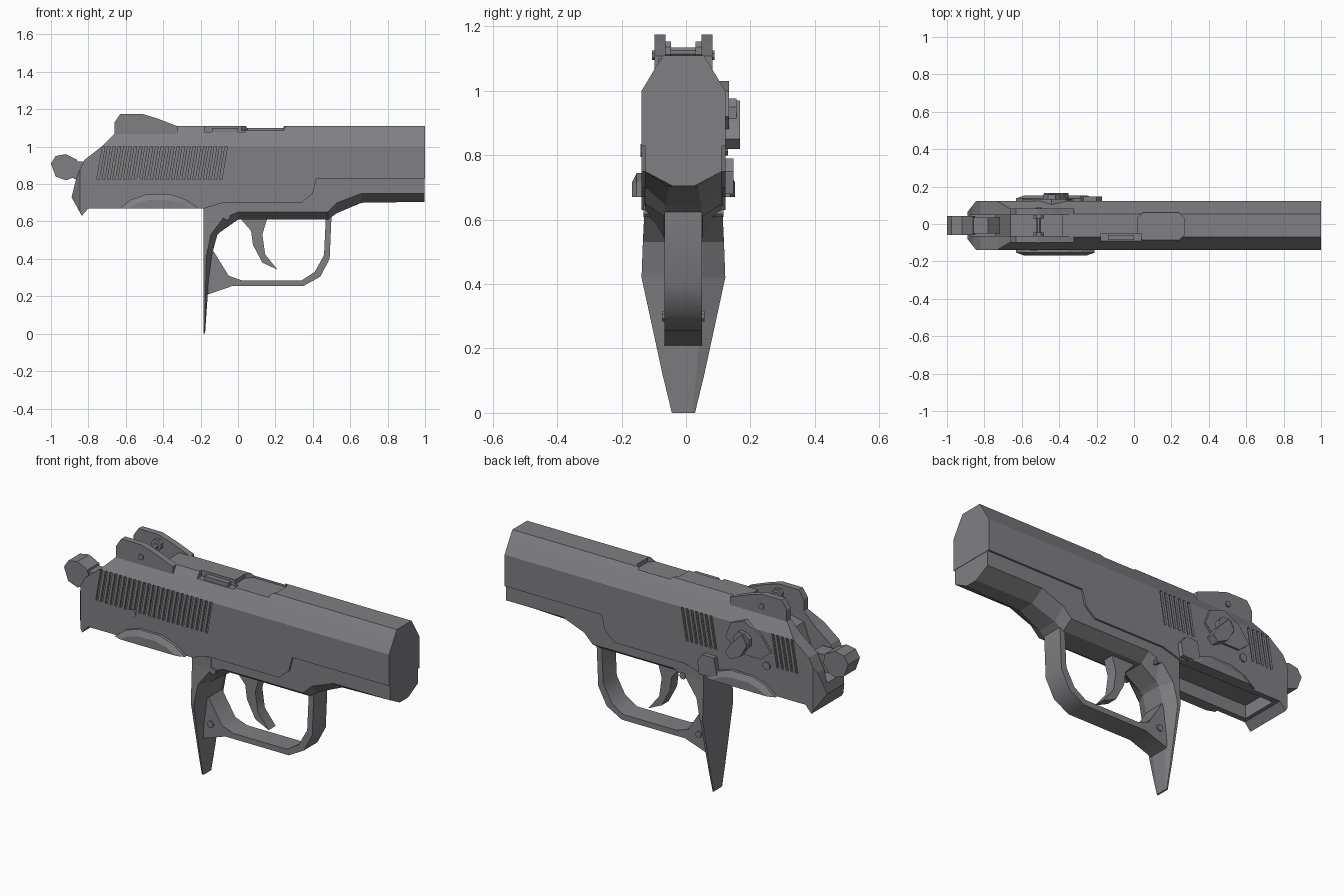
import bpy, bmesh, math
from mathutils import Vector

cube = bpy.data.objects.get("Cube")
if cube:
    bpy.data.objects.remove(cube, do_unlink=True)

MID = -0.008  # sideways centre of the body

steel = bpy.data.materials.new("gunmetal_grey")
steel.use_nodes = True
GREY = (0.215, 0.215, 0.225, 1)
steel.diffuse_color = GREY
for node in steel.node_tree.nodes:
    if node.type == 'BSDF_PRINCIPLED':
        node.inputs["Base Color"].default_value = GREY
        node.inputs["Roughness"].default_value = 0.6


def finish(bm, name):
    bmesh.ops.recalc_face_normals(bm, faces=bm.faces[:])
    mesh = bpy.data.meshes.new(name)
    bm.to_mesh(mesh)
    bm.free()
    mesh.materials.append(steel)
    obj = bpy.data.objects.new(name, mesh)
    bpy.context.collection.objects.link(obj)
    return obj


def skin(bm, rings):
    """Join matching rings of points into a closed solid."""
    loops = [[bm.verts.new(p) for p in ring] for ring in rings]
    for a, b in zip(loops, loops[1:]):
        for i in range(len(a)):
            j = (i + 1) % len(a)
            bm.faces.new((a[i], a[j], b[j], b[i]))
    bm.faces.new(loops[0])
    bm.faces.new(loops[-1])


def loft(name, rings):
    bm = bmesh.new()
    skin(bm, rings)
    return finish(bm, name)


def place(axis, p, t):
    if axis == 'x':
        return (t, p[0] + MID, p[1])
    if axis == 'y':
        return (p[0], t + MID, p[1])
    return (p[0], p[1] + MID, t)


def prism(name, axis, pts, lo, hi):
    return loft(name, [[place(axis, p, t) for p in pts] for t in (lo, hi)])


def box(name, x, y, z):
    return prism(name, 'z', [(x[0], y[0]), (x[1], y[0]), (x[1], y[1]), (x[0], y[1])], *z)


def disc(x, z, r, n=8):
    return [(x + r * math.cos(math.tau * (i + 0.5) / n),
             z + r * math.sin(math.tau * (i + 0.5) / n)) for i in range(n)]


def combine(obj, cutter, op='DIFFERENCE'):
    """Bake a boolean into obj and drop the cutter."""
    cutter.hide_render = True
    mod = obj.modifiers.new("cut", 'BOOLEAN')
    mod.operation, mod.object, mod.solver = op, cutter, 'EXACT'
    bpy.context.view_layer.update()
    result = bpy.data.meshes.new_from_object(
        obj.evaluated_get(bpy.context.evaluated_depsgraph_get()))
    obj.modifiers.clear()
    obj.data = result
    bpy.data.objects.remove(cutter, do_unlink=True)


def mirrored(half):
    return half + [(-a, b) for a, b in reversed(half)]


# Slide: side outline trimmed by cross-section and plan
slide = prism("slide", 'y', [
    (1, 1.11), (-0.6, 1.11), (-0.66, 1.07), (-0.73, 1.0), (-0.82, 0.93), (-0.86, 0.85),
    (-0.89, 0.73), (-0.835, 0.63), (-0.8, 0.67), (-0.18, 0.67), (-0.08, 0.7),
    (0.34, 0.7), (0.4, 0.75), (0.42, 0.83), (1, 0.83)], -0.3, 0.3)
combine(slide, prism("section", 'x', mirrored(
    [(0.13, 0.5), (0.13, 1.0), (0.085, 1.075), (0.05, 1.13)]), -1.2, 1.2), 'INTERSECT')
combine(slide, prism("plan", 'z', [
    (1.2, 0.2), (-0.79, 0.2), (-0.9, 0.06), (-0.9, -0.06), (-0.79, -0.2), (1.2, -0.2)],
    0, 2), 'INTERSECT')

# Hammer slot, open underside, ejection port and extractor slot
combine(slide, prism("slot", 'y', [
    (-0.4, 1.2), (-0.38, 1.07), (-0.66, 1.01), (-0.74, 0.8), (-0.95, 0.77), (-0.95, 1.2)],
    -0.056, 0.056))
combine(slide, box("underside", (-0.78, -0.19), (-0.1, 0.1), (0.5, 0.74)))
combine(slide, prism("port", 'z', [
    (0.02, -0.05), (0.05, -0.08), (0.24, -0.08), (0.27, -0.05),
    (0.27, 0.04), (0.24, 0.07), (0.05, 0.07), (0.02, 0.04)], 1.087, 1.3))
combine(slide, box("extractor_slot", (-0.18, 0.04), (-0.085, -0.045), (1.078, 1.3)))
box("extractor", (-0.14, 0.0), (-0.078, -0.05), (1.07, 1.1))

# Slanted grip grooves: full run on one side, two short runs on the other
bm = bmesh.new()
for i in range(24):
    x = -0.755 + i * 0.0285
    groove = [(x, 0.825), (x + 0.013, 0.825), (x + 0.043, 1.0), (x + 0.03, 1.0)]
    sides = [-1] if 5 <= i < 17 else [-1, 1]
    for s in sides:
        skin(bm, [[place('y', p, s * t) for p in groove] for t in (0.119, 0.15)])
combine(slide, finish(bm, "grooves"))

# Frame under the slide, with a chamfered lower edge
rings = []
for x, top, side, low, w in [
        (0.998, 0.84, 0.75, 0.705, 0.035), (0.66, 0.84, 0.75, 0.7, 0.045),
        (0.53, 0.84, 0.7, 0.645, 0.055), (0.48, 0.84, 0.65, 0.61, 0.06),
        (0.0, 0.8, 0.65, 0.61, 0.06), (-0.1, 0.8, 0.61, 0.54, 0.06),
        (-0.182, 0.8, 0.55, 0.48, 0.06)]:
    half = [(w, low), (0.12, side), (0.12, top)]
    rings.append([place('x', p, x) for p in mirrored(half)])
loft("frame", rings)

# Front strap of the grip, narrowing to the tip
rings = []
for z, front, side, wide, mid in [
        (0, -0.176, -0.179, 0.036, 0.026), (0.12, -0.168, -0.176, 0.065, 0.04),
        (0.3, -0.155, -0.172, 0.104, 0.055), (0.42, -0.14, -0.168, 0.13, 0.06),
        (0.53, -0.11, -0.145, 0.126, 0.06), (0.63, 0.0, -0.07, 0.121, 0.06),
        (0.69, 0.0, -0.07, 0.121, 0.06)]:
    pts = [(-0.185, -wide), (side, -wide), (front, -mid), (front, mid), (side, wide), (-0.185, wide)]
    rings.append([place('z', p, z) for p in pts])
loft("grip_strap", rings)

# Trigger guard and trigger
guard = prism("trigger_guard", 'y', [
    (0.5, 0.63), (0.49, 0.4), (0.44, 0.305), (0.35, 0.255), (-0.03, 0.255), (-0.16, 0.21),
    (-0.17, 0.42), (-0.13, 0.44), (-0.05, 0.31), (0.02, 0.285), (0.34, 0.285),
    (0.41, 0.33), (0.46, 0.42), (0.47, 0.63)], -0.058, 0.058)
trigger = prism("trigger", 'y', [
    (0, 0.63), (0.07, 0.55), (0.08, 0.475), (0.13, 0.38), (0.21, 0.343),
    (0.145, 0.425), (0.13, 0.53), (0.16, 0.63)], -0.03, 0.03)

# Hammer
prism("hammer_head", 'y', [
    (-1, 0.91), (-0.975, 0.95), (-0.92, 0.96), (-0.86, 0.93), (-0.85, 0.88),
    (-0.88, 0.835), (-0.92, 0.82), (-0.975, 0.84)], -0.05, 0.05)
prism("hammer_arm", 'y', [
    (-0.88, 0.92), (-0.78, 0.92), (-0.7, 0.84), (-0.73, 0.77), (-0.88, 0.83)], -0.042, 0.042)

# Rear sight ears, cross bar and nuts
ear = [(-0.66, 1.03), (-0.66, 1.13), (-0.63, 1.175), (-0.51, 1.175),
       (-0.43, 1.15), (-0.32, 1.108), (-0.32, 1.03)]
for s, label in ((-1, "right"), (1, "left")):
    prism("sight_ear_" + label, 'y', ear, s * 0.056, s * 0.09)
    prism("sight_nut_" + label, 'y', disc(-0.51, 1.125, 0.03), s * 0.038, s * 0.06)
    prism("sight_screw_" + label, 'y', disc(-0.51, 1.11, 0.016), s * 0.08, s * 0.097)
    prism("frame_screw_" + label, 'y', disc(-0.06, 0.625, 0.018), s * 0.09, s * 0.124)
    prism("guard_screw_" + label, 'y', disc(-0.115, 0.3, 0.018), s * 0.05, s * 0.066)

    # Raised arch where the grip panel meets the body
    arch = [(-0.63, 0.67), (-0.57, 0.718), (-0.49, 0.745), (-0.36, 0.745), (-0.28, 0.718), (-0.21, 0.67)]
    inner = [(-0.42 + (x + 0.42) * 0.8, 0.67 + (z - 0.67) * 0.6) for x, z in arch]
    loft("grip_arch_" + label, [[place('y', p, s * 0.12) for p in arch],
                                [place('y', p, s * 0.145) for p in arch],
                                [place('y', p, s * 0.16) for p in inner]])
prism("sight_bar", 'y', disc(-0.51, 1.12, 0.015), -0.06, 0.06)

# Safety lever, slide stop and small pins
prism("safety_plate", 'y', [
    (-0.6, 0.9), (-0.54, 0.98), (-0.44, 1.03), (-0.36, 1.0), (-0.33, 0.92),
    (-0.4, 0.85), (-0.54, 0.85)], 0.1, 0.142)
prism("safety_knob", 'y', disc(-0.44, 0.93, 0.05), 0.13, 0.165)
prism("safety_tab", 'y', [
    (-0.45, 0.97), (-0.38, 0.9), (-0.35, 0.85), (-0.38, 0.82), (-0.44, 0.85), (-0.48, 0.92)], 0.13, 0.175)
stop = [(-0.29, 0.68), (-0.18, 0.68), (-0.17, 0.75), (-0.2, 0.79), (-0.27, 0.79)]
prism("slide_stop", 'y', stop, 0.11, 0.155)
prism("side_pin_right", 'y', disc(-0.535, 0.815, 0.022), -0.12, -0.134)
prism("side_pin_left", 'y', disc(-0.57, 0.82, 0.022), 0.12, 0.138)

# Soft shading on the curved strips
bpy.ops.object.select_all(action='DESELECT')
for obj in (guard, trigger):
    obj.select_set(True)
bpy.context.view_layer.objects.active = guard
bpy.ops.object.shade_smooth_by_angle(angle=math.radians(40))
